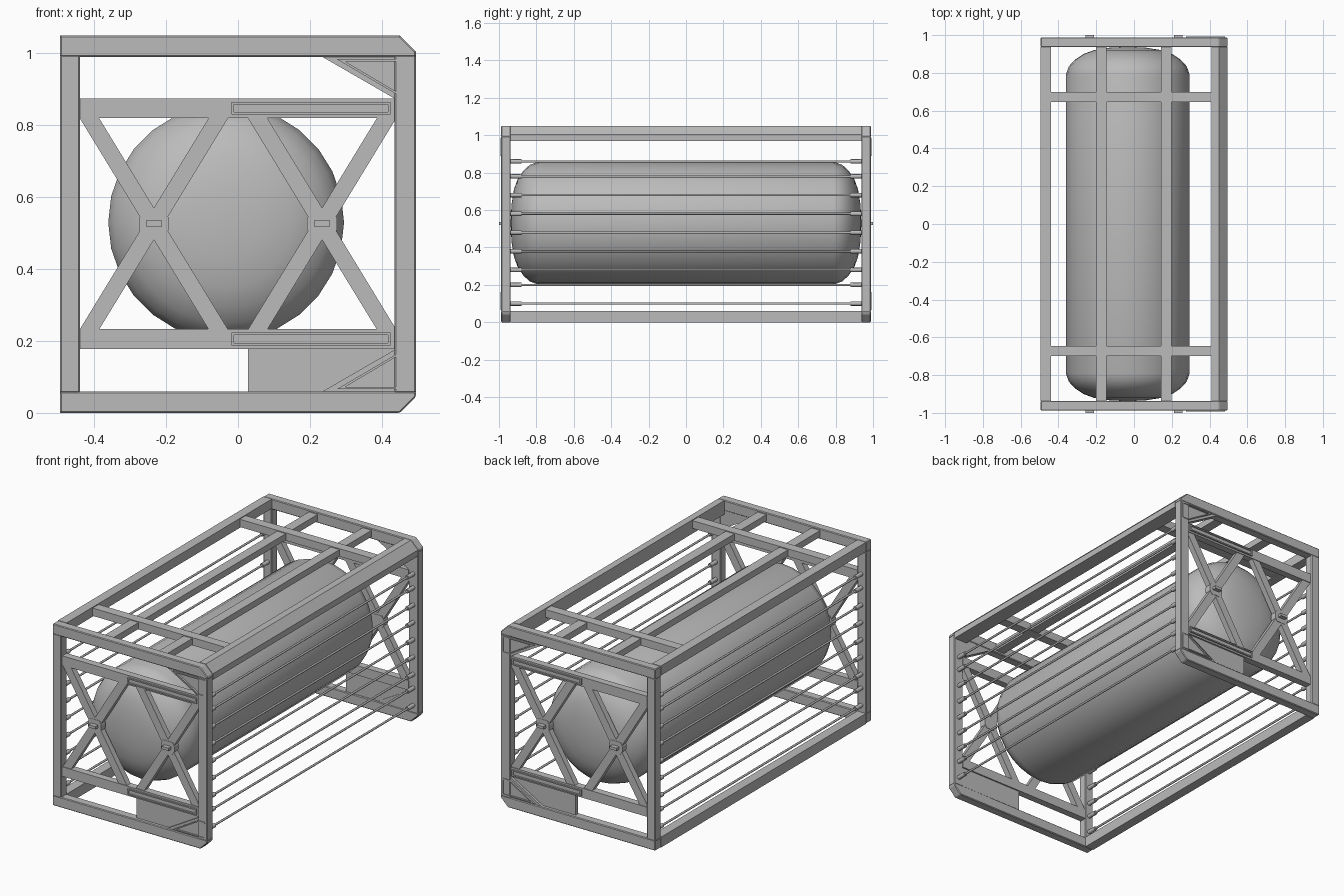
import bpy, bmesh, math
from mathutils import Vector

cube = bpy.data.objects.get("Cube")
if cube:
    bpy.data.objects.remove(cube, do_unlink=True)

steel = bpy.data.materials.new("plain grey steel")
steel.use_nodes = True
GREY = (0.5, 0.5, 0.5, 1)
steel.diffuse_color = GREY
steel.node_tree.nodes["Principled BSDF"].inputs["Base Color"].default_value = GREY


def finish(name, bm, mirror="", bevel=0):
    """Turn a bmesh into an object, optionally bevelled and mirrored about the origin."""
    bmesh.ops.recalc_face_normals(bm, faces=bm.faces)
    mesh = bpy.data.meshes.new(name)
    bm.to_mesh(mesh)
    bm.free()
    mesh.materials.append(steel)
    obj = bpy.data.objects.new(name, mesh)
    bpy.context.collection.objects.link(obj)
    if bevel:
        mod = obj.modifiers.new("bevel", "BEVEL")
        mod.width, mod.segments = bevel, 1
    if mirror:
        mod = obj.modifiers.new("mirror", "MIRROR")
        mod.use_axis = ["X" in mirror, "Y" in mirror, False]
        mod.use_mirror_merge = False
    return obj


def prism(name, outline, y0, y1, mirror="Y", bevel=0):
    """Extrude an (x, z) outline from y0 to y1."""
    bm = bmesh.new()
    face = bm.faces.new([bm.verts.new((x, y0, z)) for x, z in outline])
    new = bmesh.ops.extrude_face_region(bm, geom=[face])["geom"]
    bmesh.ops.translate(bm, vec=(0, y1 - y0, 0),
                        verts=[v for v in new if isinstance(v, bmesh.types.BMVert)])
    return finish(name, bm, mirror, bevel)


def box(name, x0, x1, y0, y1, z0, z1, mirror="Y", bevel=0):
    return prism(name, [(x0, z0), (x1, z0), (x1, z1), (x0, z1)], y0, y1, mirror, bevel)


def rods(name, heights, x, y0, y1, radius, sides, mirror):
    """Horizontal cylinders along y, one at each height."""
    bm = bmesh.new()
    for z in heights:
        ring = bmesh.ops.create_cone(bm, cap_ends=True, segments=sides, radius1=radius,
                                     radius2=radius, depth=y1 - y0)["verts"]
        bmesh.ops.rotate(bm, verts=ring, cent=(0, 0, 0),
                         matrix=Vector((0, 0, 1)).rotation_difference(Vector((0, 1, 0))).to_matrix())
        bmesh.ops.translate(bm, verts=ring, vec=(x, (y0 + y1) / 2, z))
    return finish(name, bm, mirror)


def flip(points):
    return [(x, 1.05 - z) for x, z in points]


def smooth(obj, degrees):
    bpy.ops.object.select_all(action="DESELECT")
    obj.select_set(True)
    bpy.context.view_layer.objects.active = obj
    bpy.ops.object.shade_smooth_by_angle(angle=math.radians(degrees))


# End frames: posts and chamfered beams
F, B = -0.988, -0.937
lower = [(-0.495, 0), (0.45, 0), (0.495, 0.045), (0.495, 0.06), (-0.495, 0.06)]
prism("bottom_end_beam", lower, F, B, bevel=0.004)
prism("top_end_beam", flip(lower), F, B, bevel=0.004)
box("right_post", -0.495, -0.44, F, B, 0.055, 0.995, bevel=0.004)
box("left_post", 0.435, 0.495, F, B, 0.055, 0.995, bevel=0.004)

# Long rails
box("top_right_rail", -0.495, -0.44, B, -B, 0.995, 1.05, "")
box("bottom_right_rail", -0.495, -0.44, B, -B, 0, 0.06, "")
prism("top_left_rail", [(0.41, 0.97), (0.495, 0.97), (0.495, 1.005), (0.45, 1.05), (0.41, 1.05)],
      B, -B, "")

# Roof walkway supports
box("roof_cross_beam", -0.44, 0.41, -0.7, -0.645, 1.0, 1.045)
for side, x in (("right", -0.202), ("left", 0.142)):
    box(side + "_roof_strip", x, x + 0.056, B, -B, 1.003, 1.04, "")

# End panel beams with raised border strips
for level, z in (("lower", 0.178), ("upper", 0.82)):
    box(level + "_panel_beam", -0.44, 0.435, -0.978, -0.937, z, z + 0.055)
    a, b, c, d = -0.018, 0.424, z + 0.01, z + 0.045
    w = 0.007
    box(level + "_strip_floor", a, b, -0.981, -0.976, c, d)
    for part, ring in (("bottom", (a, b, c, c + w)), ("top", (a, b, d - w, d)),
                       ("inner", (a, a + w, c, d)), ("outer", (b - w, b, c, d))):
        x0, x1, z0, z1 = ring
        box(f"{level}_strip_{part}_edge", x0, x1, -0.987, -0.976, z0, z1)

# Crossed braces with centre blocks and tabs
MID, HALF, RUN = 0.526, 0.3, 0.183
for side, x in (("right", -0.234), ("left", 0.234)):
    for number, s in enumerate((-1, 1), 1):
        dx, w = s * RUN, 0.027
        prism(f"{side}_brace_{number}",
              [(x - dx - w, MID - HALF), (x - dx + w, MID - HALF),
               (x + dx + w, MID + HALF), (x + dx - w, MID + HALF)], -0.974, -0.94)
    prism(side + "_brace_block",
          [(x + sx * u, MID + sz * v) for sx, sz, u, v in
           ((-1, -1, 0.042, 0.015), (-1, -1, 0.03, 0.035), (1, -1, 0.03, 0.035), (1, -1, 0.042, 0.015),
            (1, 1, 0.042, 0.015), (1, 1, 0.03, 0.035), (-1, 1, 0.03, 0.035), (-1, 1, 0.042, 0.015))],
          -0.976, -0.938)
    box(side + "_brace_tab", x - 0.022, x + 0.022, -1.0, -0.97, 0.519, 0.535)

# Corner gussets with raised rims, and the lower plate
gusset = [(0.232, 0.058), (0.44, 0.058), (0.44, 0.178)]
gusset_rim = [(0.275, 0.066), (0.482, 0.066), (0.482, 0.155), (0.476, 0.162), (0.438, 0.162)]
gusset_face = [(0.298, 0.072), (0.476, 0.072), (0.476, 0.153), (0.473, 0.156), (0.44, 0.156)]
for level, move in (("lower", list), ("upper", flip)):
    prism(level + "_gusset", move(gusset), -0.982, -0.94)
    # The rim is a ring between two outlines of equal length
    bm = bmesh.new()
    loops = [[bm.verts.new((x, -0.992, z)) for x, z in move(p)] for p in (gusset_rim, gusset_face)]
    n = len(gusset_rim)
    faces = [bm.faces.new((loops[0][i], loops[0][(i + 1) % n], loops[1][(i + 1) % n], loops[1][i]))
             for i in range(n)]
    new = bmesh.ops.extrude_face_region(bm, geom=faces)["geom"]
    bmesh.ops.translate(bm, vec=(0, 0.014, 0),
                        verts=[v for v in new if isinstance(v, bmesh.types.BMVert)])
    finish(level + "_gusset_rim", bm, "Y")
box("lower_plate", 0.028, 0.44, -0.968, -0.945, 0.055, 0.18)

# Side guard rods and their end sockets
heights = (0.1, 0.2, 0.28, 0.38, 0.48, 0.58, 0.68, 0.78, 0.86)
smooth(rods("side_rods", heights, 0.465, B, -B, 0.006, 8, "X"), 50)
smooth(rods("rod_sockets", heights, 0.465, B, -0.88, 0.012, 8, "XY"), 50)

# Tank: dished profile spun around the long axis
half = [(0, 0.938), (0.1, 0.933), (0.18, 0.92), (0.235, 0.9), (0.28, 0.87), (0.312, 0.835), (0.328, 0.79)]
profile = half + [(r, -y) for r, y in reversed(half)]
bm = bmesh.new()
verts = [bm.verts.new((r, y, 0)) for r, y in profile]
edges = [bm.edges.new(pair) for pair in zip(verts, verts[1:])]
bmesh.ops.spin(bm, geom=verts + edges, cent=(0, 0, 0), axis=(0, 1, 0), angle=math.tau, steps=28)
bmesh.ops.remove_doubles(bm, verts=bm.verts, dist=0.0005)
bmesh.ops.translate(bm, verts=bm.verts, vec=(-0.033, 0, 0.53))
smooth(finish("tank", bm), 40)
